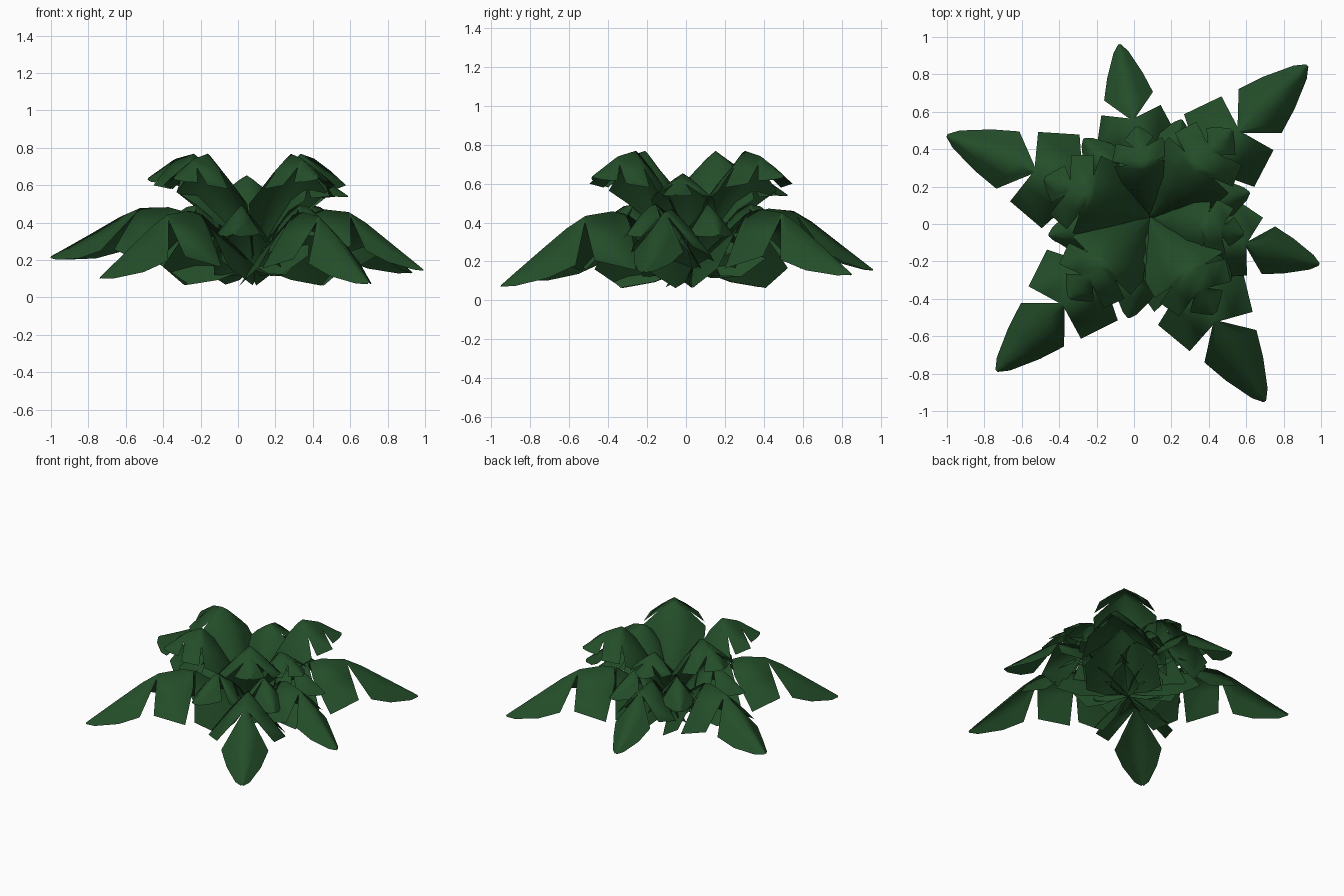
import bpy, bmesh, math

mat = bpy.data.materials.new("leaf_green")
mat.diffuse_color = (0.017, 0.075, 0.022, 1)
CX, CY = 0.085, 0.035

# lobes of one half leaf: (rib distance, edge distance, edge half width), full length = 1
OUTER = [
    [(0.0, 0.02, 0.02), (0.10, 0.12, 0.15), (0.22, 0.23, 0.26), (0.34, 0.38, 0.25)],
    [(0.35, 0.36, 0.08), (0.42, 0.44, 0.27), (0.56, 0.62, 0.20), (0.57, 0.575, 0.022)],
    [(0.57, 0.575, 0.022), (0.66, 0.70, 0.165), (0.80, 0.82, 0.12), (0.94, 0.955, 0.05), (1.0, 1.0, 0.008)],
]
UPPER = [
    [(0.0, 0.02, 0.02), (0.22, 0.22, 0.13), (0.42, 0.43, 0.24), (0.53, 0.60, 0.25), (0.57, 0.60, 0.12)],
    [(0.57, 0.60, 0.12), (0.63, 0.66, 0.24), (0.74, 0.85, 0.19), (0.77, 0.78, 0.05)],
    [(0.77, 0.78, 0.05), (0.84, 0.87, 0.12), (0.94, 0.95, 0.06), (1.0, 1.0, 0.015)],
]
# midrib heights along the leaf
LOW = [(0, 0.18), (0.17, 0.32), (0.34, 0.45), (0.50, 0.49), (0.66, 0.40), (1, 0.15)]
MID = [(0, 0.16), (0.25, 0.37), (0.50, 0.50), (0.70, 0.48), (1, 0.34)]
TOP = [(0, 0.20), (0.22, 0.47), (0.42, 0.68), (0.56, 0.77), (0.75, 0.74), (1, 0.64)]


def height(rib, t):
    for (a, za), (b, zb) in zip(rib, rib[1:]):
        if t <= b:
            return za + (zb - za) * (t - a) / (b - a)
    return rib[-1][1]


def leaf(name, lobes, angle, length, width, rib, droop, zscale=1.0, lift=0.0):
    bm = bmesh.new()
    ca, sa = math.cos(math.radians(angle)), math.sin(math.radians(angle))

    def point(u, v, z):
        z = z * zscale + lift * u * u
        u *= length
        return bm.verts.new((CX + u * ca - v * sa, CY + u * sa + v * ca, max(z, 0.0)))

    for side in (1, -1):
        for lobe in lobes:
            rows = []
            for r, e, w in lobe:
                w *= width
                z = height(rib, r)
                rows.append((point(r, 0, z),
                             point((r + e) / 2, side * w * 0.5, z - droop * w * 0.45),
                             point(e, side * w, z - droop * w)))
            for p, q in zip(rows, rows[1:]):
                for i in (0, 1):
                    f = [p[i], q[i], q[i + 1], p[i + 1]]
                    bm.faces.new(f if side < 0 else f[::-1])
    bmesh.ops.remove_doubles(bm, verts=bm.verts, dist=0.0005)
    bm.normal_update()
    for f in bm.faces:
        f.smooth = True
        if f.normal.z < 0:
            f.normal_flip()
    me = bpy.data.meshes.new(name)
    bm.to_mesh(me)
    bm.free()
    me.materials.append(mat)
    bpy.context.collection.objects.link(bpy.data.objects.new(name, me))


# wide drooping outer leaves: four large, two small
for i, (a, s, up) in enumerate([(44, 1.17, -0.01), (158, 1.17, 0.07), (225, 1.16, -0.04),
                                (302, 1.16, -0.07), (344.5, 0.94, 0), (100, 0.94, 0.01)]):
    leaf(f"outer_leaf_{i}", OUTER, a, s, s / 1.17, LOW, 1.13, 1.0, up)

# short middle leaves filling the gaps
for i, a in enumerate([14, 72, 130, 190, 258, 322]):
    leaf(f"middle_leaf_{i}", OUTER, a, 0.55, 0.72, MID, 1.2)

# raised upper leaves arching over the heart
for i, (a, s) in enumerate([(47, 0.64), (160, 0.60), (225, 0.61), (304, 0.62), (350, 0.51), (98, 0.49)]):
    big = s > 0.55
    leaf(f"upper_leaf_{i}", UPPER, a, s, 0.88 if big else 0.66, TOP, 0.85, 1.0 if big else 0.85)
